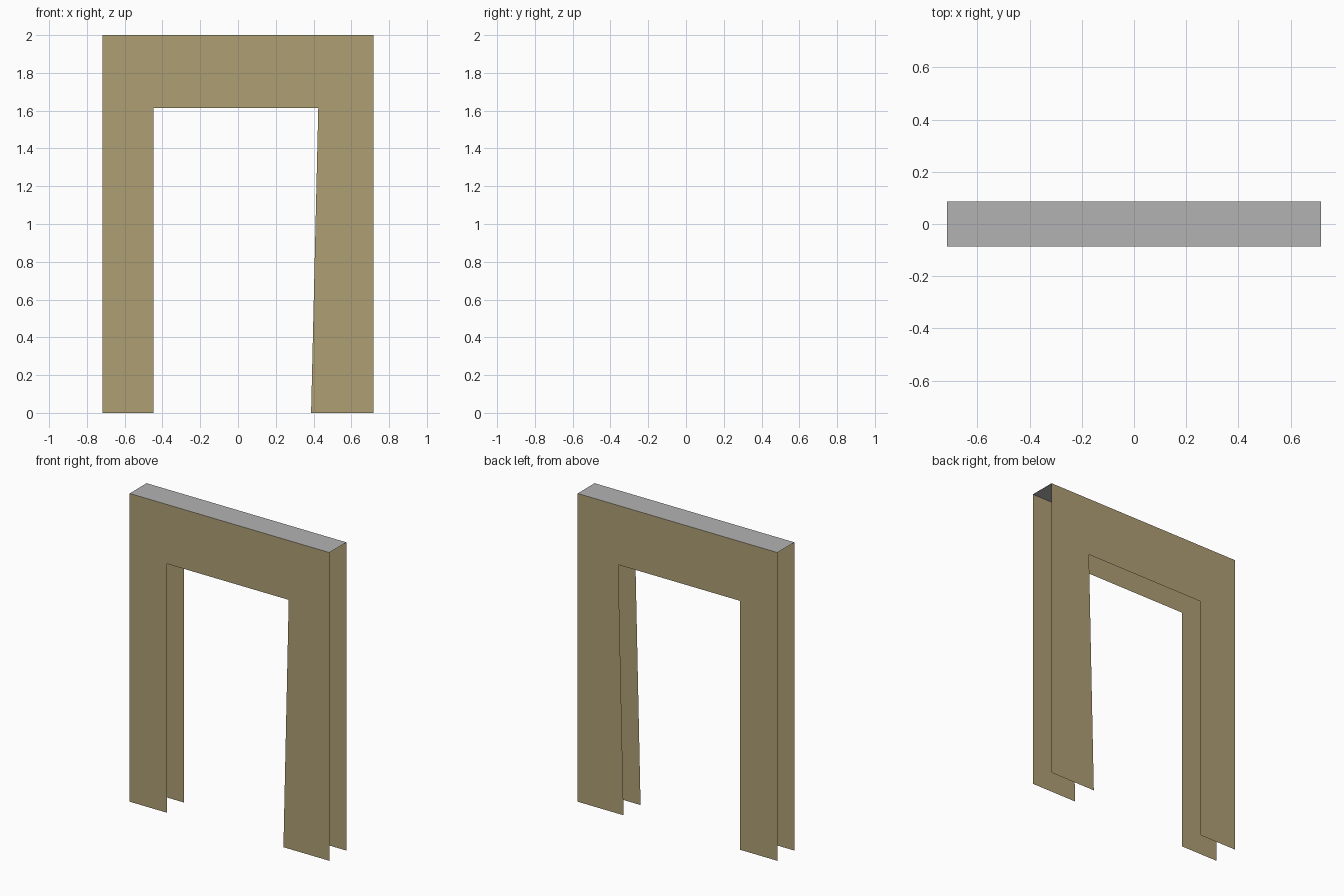
import bpy

if "Cube" in bpy.data.objects:
    bpy.data.objects.remove(bpy.data.objects["Cube"])

W, H, D = 0.717, 2.0, 0.087


def material(name, rgb):
    m = bpy.data.materials.new(name)
    m.diffuse_color = (*rgb, 1.0)
    m.use_nodes = True
    m.node_tree.nodes["Principled BSDF"].inputs["Base Color"].default_value = m.diffuse_color
    return m


def sheet(name, verts, faces, mat):
    me = bpy.data.meshes.new(name)
    me.from_pydata(verts, [], faces)
    me.materials.append(mat)
    me.update()
    ob = bpy.data.objects.new(name, me)
    bpy.context.collection.objects.link(ob)
    return ob


tan = material("tan wood", (0.43, 0.345, 0.175))
grey = material("grey top", (0.45, 0.45, 0.45))

# Arch outline: two legs and a lintel, right inner edge slightly slanted
profile = [(-W, 0), (-0.447, 0), (-0.447, 1.615), (0.425, 1.615),
           (0.387, 0), (W, 0), (W, H), (-W, H)]

# Thin front and back panels, open at the sides and inside the doorway
for name, y in (("front_panel", -D), ("back_panel", D)):
    verts = [(x, y, z) for x, z in profile]
    face = list(range(len(profile)))
    sheet(name, verts, [face if y < 0 else face[::-1]], tan)

# Flat cap joining the panels
sheet("top_cap", [(-W, -D, H), (W, -D, H), (W, D, H), (-W, D, H)],
      [(0, 1, 2, 3)], grey)
